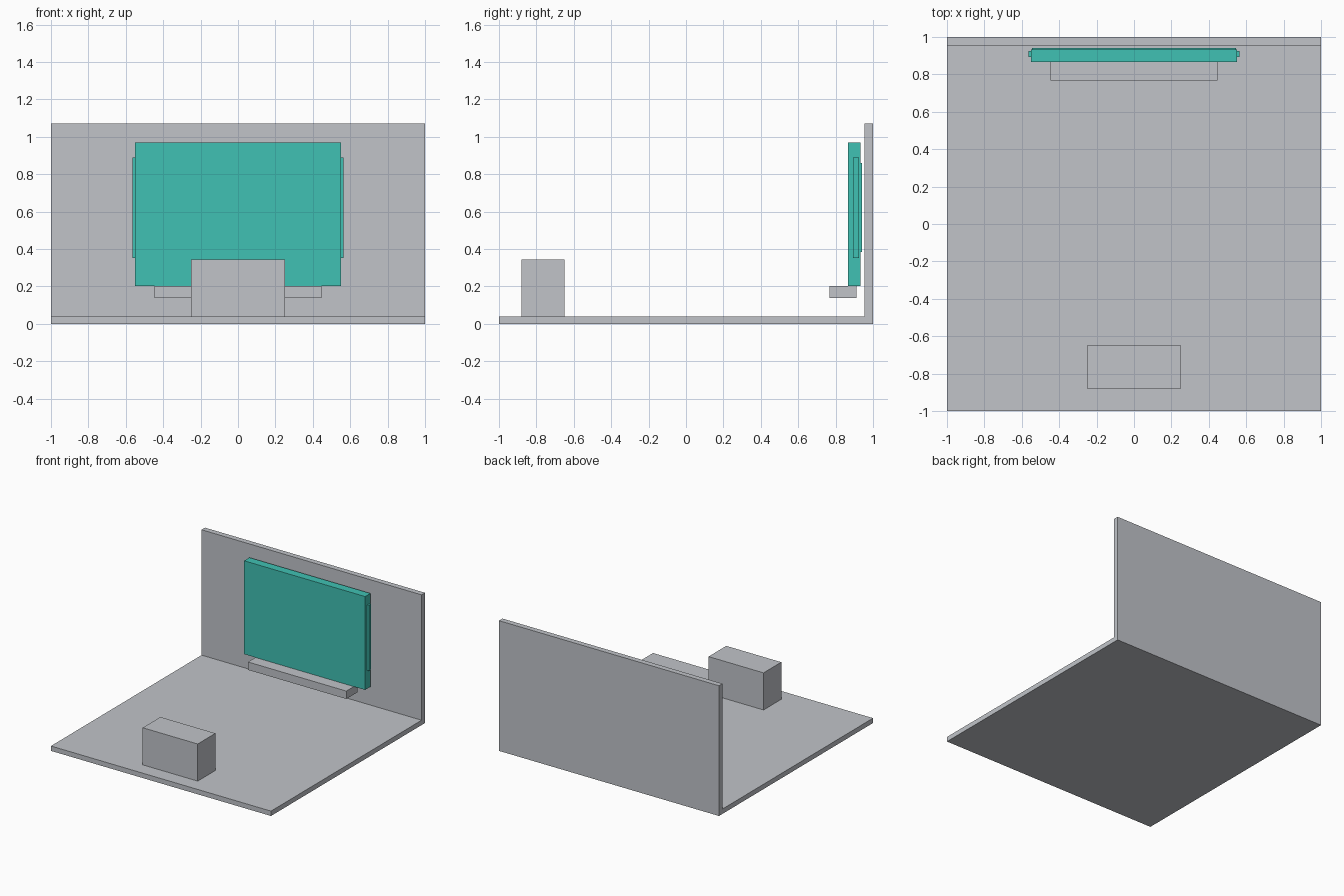
import bpy

if "Cube" in bpy.data.objects:
    bpy.data.objects.remove(bpy.data.objects["Cube"])


def material(name, rgb):
    m = bpy.data.materials.new(name)
    m.diffuse_color = (*rgb, 1.0)
    m.use_nodes = True
    m.node_tree.nodes["Principled BSDF"].inputs["Base Color"].default_value = m.diffuse_color
    return m


GREY = material("light grey", (0.533, 0.552, 0.584))
TEAL = material("teal", (0.0513, 0.533, 0.451))


def box(name, x, y, z, mat):
    """Axis-aligned box from (min, max) pairs."""
    spans = (x, y, z)
    bpy.ops.mesh.primitive_cube_add(size=1, location=[(a + b) / 2 for a, b in spans])
    ob = bpy.context.object
    ob.name = name
    ob.scale = [b - a for a, b in spans]
    bpy.ops.object.transform_apply(location=False, rotation=False, scale=True)
    ob.data.materials.append(mat)
    return ob


# Room shell
box("floor", (-1, 1), (-1, 1), (0, 0.04), GREY)
box("back_wall", (-1, 1), (0.955, 1), (0.04, 1.07), GREY)

# Furniture blocks
box("front_block", (-0.25, 0.25), (-0.88, -0.65), (0.04, 0.345), GREY)
box("shelf", (-0.447, 0.447), (0.768, 0.912), (0.138, 0.203), GREY)

# Screen with thin back plate and side strips
box("screen", (-0.55, 0.55), (0.865, 0.934), (0.203, 0.97), TEAL)
box("screen_back_plate", (-0.545, 0.545), (0.934, 0.94), (0.385, 0.86), TEAL)
for side, s in (("left", -1), ("right", 1)):
    box(side + "_screen_strip", sorted((s * 0.55, s * 0.564)),
        (0.892, 0.924), (0.353, 0.89), TEAL)
